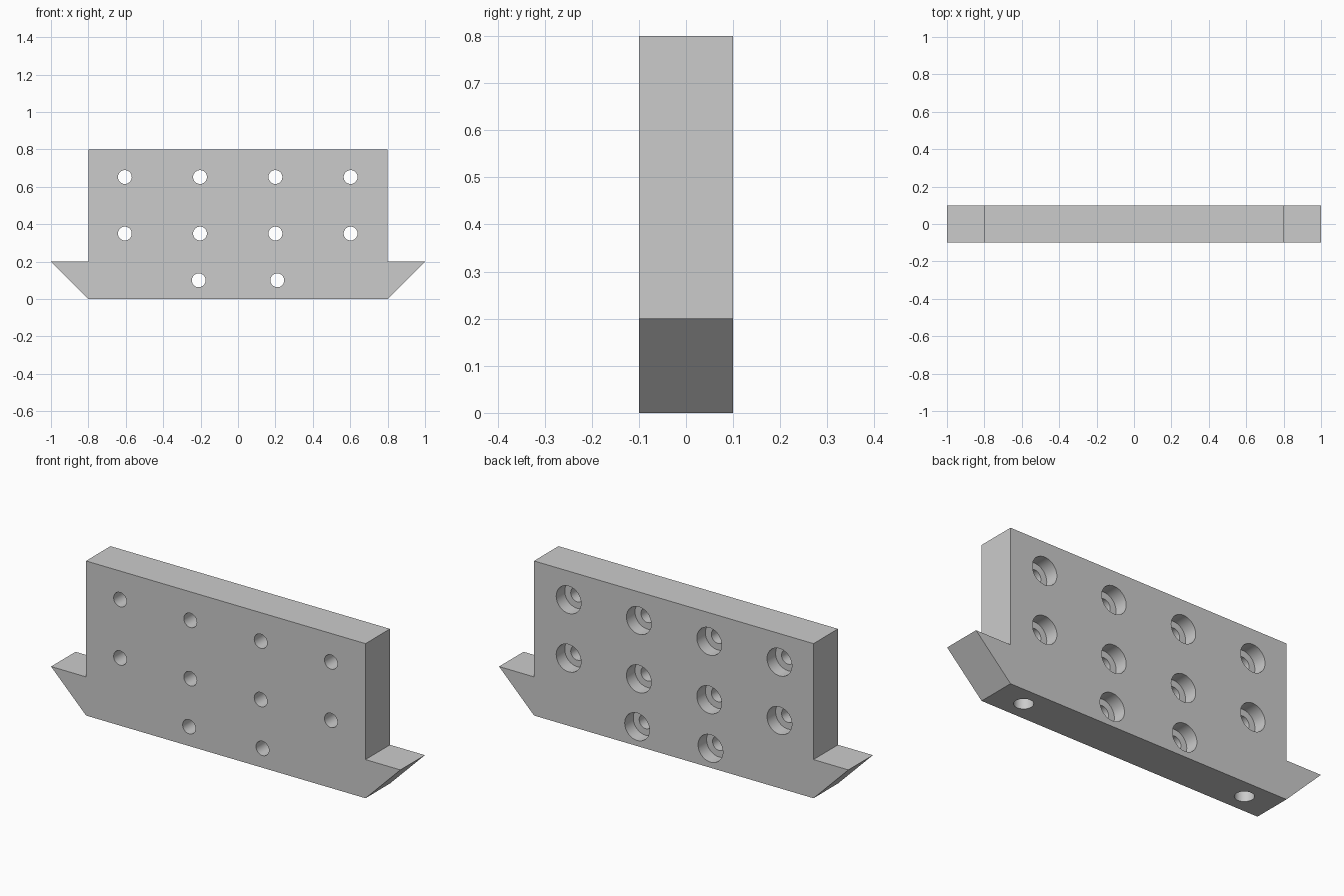
import bpy, bmesh, math
from mathutils import Matrix, Vector

old = bpy.data.objects.get("Cube")
if old:
    bpy.data.objects.remove(old)

grey = bpy.data.materials.new("plain grey")
grey.use_nodes = True
colour = (0.6, 0.6, 0.6, 1)
grey.diffuse_color = colour
grey.node_tree.nodes["Principled BSDF"].inputs["Base Color"].default_value = colour


def make_object(name, bm):
    bmesh.ops.recalc_face_normals(bm, faces=bm.faces)
    mesh = bpy.data.meshes.new(name)
    bm.to_mesh(mesh)
    bm.free()
    mesh.materials.append(grey)
    obj = bpy.data.objects.new(name, mesh)
    bpy.context.collection.objects.link(obj)
    return obj


def drill(body, name, centres, axis, radius, length):
    """Cut one cylinder per centre out of the body."""
    bm = bmesh.new()
    turn = Vector((0, 0, 1)).rotation_difference(Vector(axis)).to_matrix().to_4x4()
    for centre in centres:
        bmesh.ops.create_cone(bm, cap_ends=True, segments=48, radius1=radius,
                              radius2=radius, depth=length,
                              matrix=Matrix.Translation(centre) @ turn)
    cutter = make_object(name, bm)
    cutter.hide_render = True
    mod = body.modifiers.new(name, 'BOOLEAN')
    mod.operation = 'DIFFERENCE'
    mod.solver = 'EXACT'
    mod.object = cutter
    bpy.context.view_layer.objects.active = body
    bpy.ops.object.modifier_apply(modifier=mod.name)
    bpy.data.objects.remove(cutter)


# Plate with a pointed wing at each lower end
half = [(0.8, 0), (1, 0.2), (0.8, 0.2), (0.8, 0.8)]
outline = half + [(-x, z) for x, z in reversed(half)]
bm = bmesh.new()
face = bm.faces.new([bm.verts.new((x, -0.1, z)) for x, z in outline])
new = bmesh.ops.extrude_face_region(bm, geom=[face])["geom"]
bmesh.ops.translate(bm, vec=(0, 0.2, 0),
                    verts=[v for v in new if isinstance(v, bmesh.types.BMVert)])
plate = make_object("mounting_plate", bm)

# Bolt holes through the plate, with wider counterbores on the back
spots = [(x, z) for x in (-0.605, -0.203, 0.2, 0.602) for z in (0.35, 0.652)]
spots += [(-0.21, 0.1), (0.21, 0.1)]
depth = 0.07
drill(plate, "bolt_holes", [(x, 0, z) for x, z in spots], (0, 1, 0), 0.037, 0.4)
drill(plate, "counterbores", [(x, 0.1, z) for x, z in spots], (0, 1, 0), 0.071, 2 * depth)

# Blind holes in the underside
drill(plate, "underside_holes", [(x, 0, 0) for x in (-0.64, 0.64)], (0, 0, 1), 0.045, 0.4)

bpy.ops.object.select_all(action='DESELECT')
plate.select_set(True)
bpy.context.view_layer.objects.active = plate
bpy.ops.object.shade_smooth_by_angle(angle=math.radians(30))
